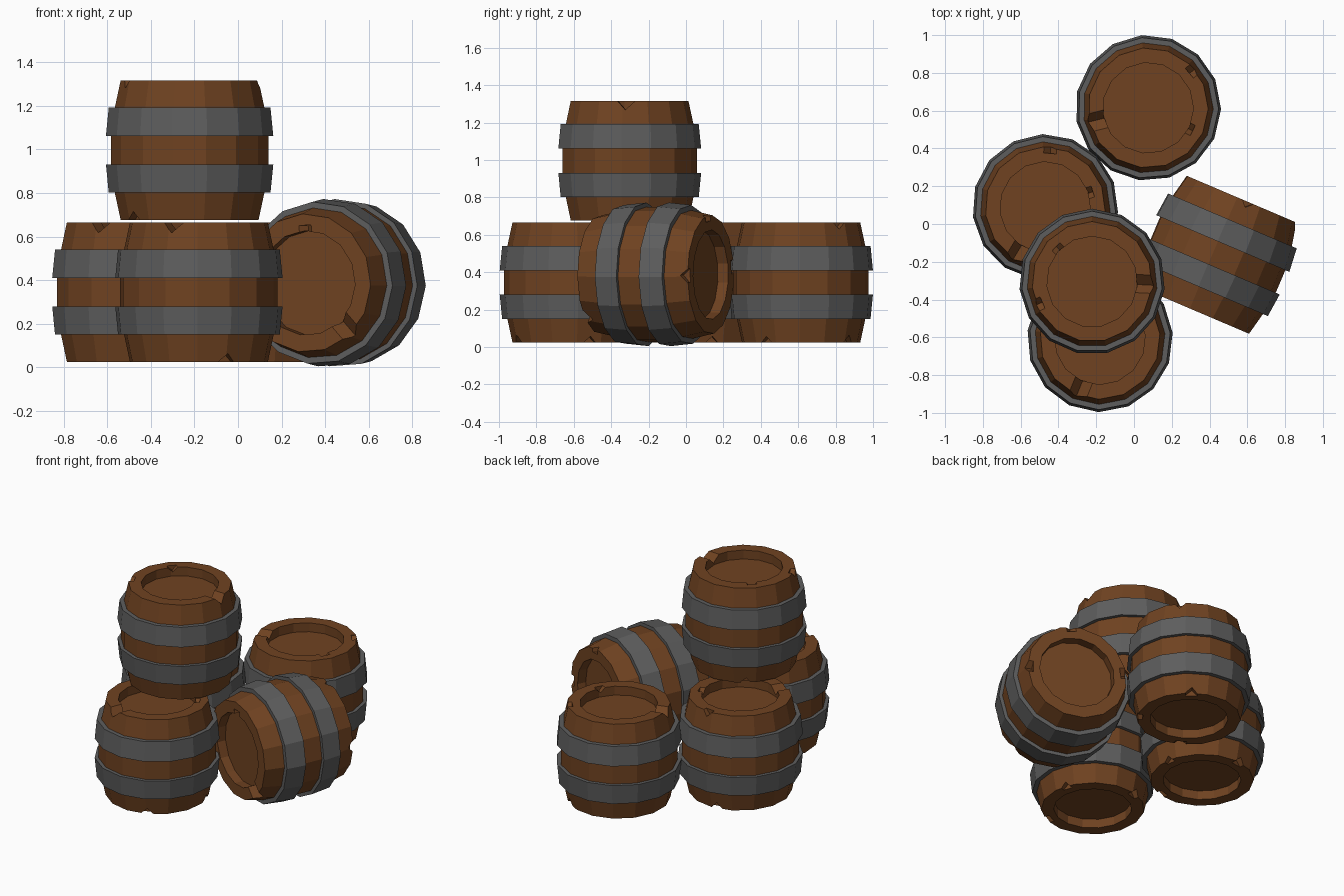
import bpy, bmesh
from math import sin, cos, pi, radians
from mathutils import Matrix, Vector

if "Cube" in bpy.data.objects:
    bpy.data.objects.remove(bpy.data.objects["Cube"])

N = 15                # sides per barrel
PHASE = radians(-3)   # facet offset relative to the big rim notch


def material(name, rgb):
    m = bpy.data.materials.new(name)
    m.diffuse_color = (*rgb, 1)
    m.use_nodes = True
    m.node_tree.nodes["Principled BSDF"].inputs["Base Color"].default_value = m.diffuse_color
    return m


wood = material("wood", (0.16, 0.055, 0.015))
iron = material("iron", (0.11, 0.11, 0.11))


def lathe(name, profile, mat, closed=False):
    """Revolve (radius, z) points; cap the ends or close into a ring."""
    bm = bmesh.new()
    rings = [[bm.verts.new((r * cos(PHASE + 2 * pi * i / N), r * sin(PHASE + 2 * pi * i / N), z))
              for i in range(N)] for r, z in profile]
    pairs = list(zip(rings, rings[1:]))
    if closed:
        pairs.append((rings[-1], rings[0]))
    else:
        bm.faces.new(rings[0])
        bm.faces.new(rings[-1])
    for a, b in pairs:
        for i in range(N):
            j = (i + 1) % N
            bm.faces.new((a[i], a[j], b[j], b[i]))
    bmesh.ops.recalc_face_normals(bm, faces=bm.faces)
    me = bpy.data.meshes.new(name)
    bm.to_mesh(me)
    bm.free()
    me.materials.append(mat)
    return me


def add(name, me, matrix=Matrix()):
    ob = bpy.data.objects.new(name, me)
    bpy.context.collection.objects.link(ob)
    ob.matrix_world = matrix
    return ob


# Barrel body with recessed ends (centred on its own middle)
half = [(0.24, 0.26), (0.24, 0.32), (0.318, 0.32), (0.345, 0.195), (0.363, 0.065)]
profile = half + [(r, -z) for r, z in reversed(half)]
body = add("barrel_body", lathe("barrel_body", profile, wood))

# Chips in the rims: angle, radius, z, radial length, width
chips = [(0, 0.285, 0.325, 0.15, 0.075), (-154, 0.325, 0.32, 0.08, 0.05),
         (139, 0.24, 0.32, 0.05, 0.045), (46, 0.32, -0.32, 0.08, 0.055),
         (130, 0.32, -0.32, 0.07, 0.045), (219, 0.32, -0.32, 0.08, 0.055)]
bm = bmesh.new()
for ang, r, z, length, width in chips:
    m = (Matrix.Rotation(radians(ang), 4, 'Z') @ Matrix.Translation((r, 0, z))
         @ Matrix.Rotation(radians(42), 4, 'X') @ Matrix.Diagonal((length, width, width, 1)))
    bmesh.ops.create_cube(bm, size=1, matrix=m)
cut_mesh = bpy.data.meshes.new("chip_cutter")
bm.to_mesh(cut_mesh)
bm.free()
cut_mesh.materials.append(wood)
cutter = add("chip_cutter", cut_mesh)
cutter.hide_render = True
mod = body.modifiers.new("chips", 'BOOLEAN')
mod.operation, mod.solver, mod.object = 'DIFFERENCE', 'EXACT', cutter
bpy.context.view_layer.update()
body_mesh = bpy.data.meshes.new_from_object(
    body.evaluated_get(bpy.context.evaluated_depsgraph_get()))
bpy.data.objects.remove(body)
bpy.data.objects.remove(cutter)

# Iron hoops
hoop = [(0.335, 0.195), (0.373, 0.195), (0.386, 0.065), (0.35, 0.065)]
upper_hoop = lathe("upper_hoop", hoop, iron, True)
lower_hoop = lathe("lower_hoop", [(r, -z) for r, z in hoop], iron, True)


def barrel(label, matrix):
    add(label + "_barrel_body", body_mesh, matrix)
    add(label + "_barrel_upper_hoop", upper_hoop, matrix)
    add(label + "_barrel_lower_hoop", lower_hoop, matrix)


# Upright barrels: position and turn
for label, loc, turn in [("left", (-0.47, 0.09, 0.345), 239),
                         ("front", (-0.18, -0.61, 0.345), 248),
                         ("stacked", (-0.222, -0.305, 0.996), -3),
                         ("back", (0.075, 0.615, 0.345), 194)]:
    barrel(label, Matrix.Translation(loc) @ Matrix.Rotation(radians(turn), 4, 'Z'))

# Barrel lying on its side
axis = Vector((-0.392, -0.92, 0)).normalized()
side = Vector((-axis.y, axis.x, 0))
x = side * cos(radians(-47)) + Vector((0, 0, 1)) * sin(radians(-47))
y = axis.cross(x)
rot = Matrix((x, y, axis)).transposed().to_4x4()
barrel("lying", Matrix.Translation((0.442, -0.162, 0.387)) @ rot)
